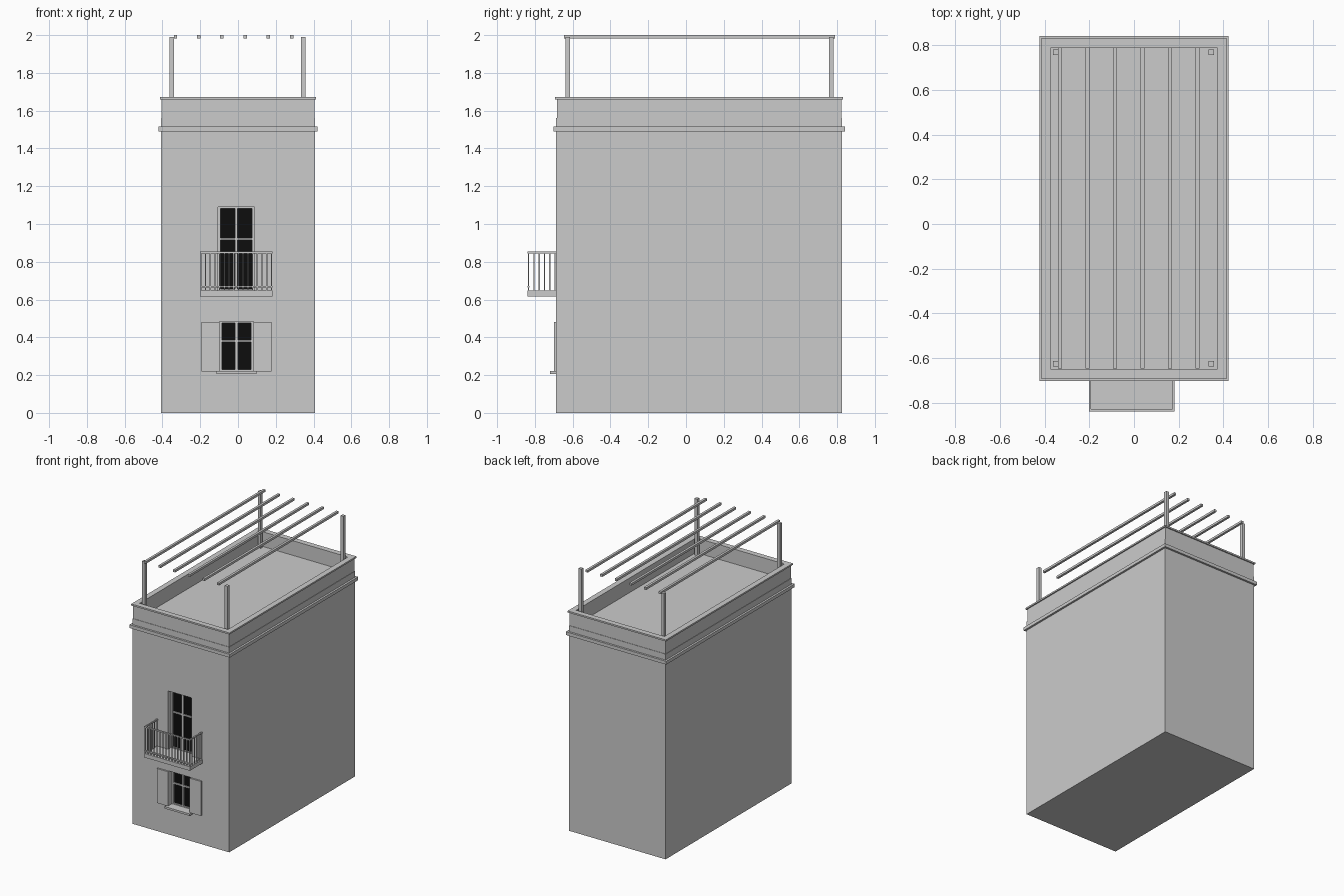
import bpy, bmesh

if "Cube" in bpy.data.objects:
    bpy.data.objects.remove(bpy.data.objects["Cube"])


def material(name, c):
    m = bpy.data.materials.new(name)
    m.diffuse_color = (c, c, c, 1)
    m.use_nodes = True
    m.node_tree.nodes["Principled BSDF"].inputs["Base Color"].default_value = m.diffuse_color
    return m


PLASTER = material("grey plaster", 0.6)
GLASS = material("black glass", 0.004)


def boxes(name, specs, mat=PLASTER):
    """One object made of boxes given as (x0, x1, y0, y1, z0, z1)."""
    bm = bmesh.new()
    for x0, x1, y0, y1, z0, z1 in specs:
        vs = bmesh.ops.create_cube(bm, size=1)["verts"]
        for v in vs:
            v.co.x = x1 if v.co.x > 0 else x0
            v.co.y = y1 if v.co.y > 0 else y0
            v.co.z = z1 if v.co.z > 0 else z0
    me = bpy.data.meshes.new(name)
    bm.to_mesh(me)
    bm.free()
    me.materials.append(mat)
    ob = bpy.data.objects.new(name, me)
    bpy.context.collection.objects.link(ob)
    return ob


def ring(name, grow, inset, z0, z1):
    """Rectangular band round the building, offset outwards and inwards."""
    bm = bmesh.new()
    loops = []
    for d, z in ((grow, z0), (grow, z1), (-inset, z1), (-inset, z0)):
        xa, xb, ya, yb = X0 - d, X1 + d, Y0 - d, Y1 + d
        loops.append([bm.verts.new(p) for p in
                      ((xa, ya, z), (xb, ya, z), (xb, yb, z), (xa, yb, z))])
    for i in range(4):
        a, b = loops[i], loops[(i + 1) % 4]
        for j in range(4):
            k = (j + 1) % 4
            bm.faces.new((a[j], a[k], b[k], b[j]))
    bmesh.ops.recalc_face_normals(bm, faces=bm.faces)
    me = bpy.data.meshes.new(name)
    bm.to_mesh(me)
    bm.free()
    me.materials.append(PLASTER)
    ob = bpy.data.objects.new(name, me)
    bpy.context.collection.objects.link(ob)


# main block with recessed openings
X0, X1, Y0, Y1 = -0.407, 0.407, -0.687, 0.826
DEPTH = 0.05
DOOR = (-0.106, 0.088, 0.647, 1.09)
WINDOW = (-0.098, 0.082, 0.222, 0.483)
body = boxes("building_body", [(X0, X1, Y0, Y1, 0, 1.56)])
cutter = boxes("opening_cutter", [(a, b, Y0 - 0.1, Y0 + DEPTH, c, d)
                                  for a, b, c, d in (DOOR, WINDOW)])
cutter.hide_render = True
cutter.hide_viewport = True
mod = body.modifiers.new("openings", "BOOLEAN")
mod.operation = "DIFFERENCE"
mod.solver = "EXACT"
mod.object = cutter

# cornice, parapet and coping
ring("cornice", 0.015, 0.005, 1.49, 1.515)
ring("parapet", -0.003, 0.035, 1.56, 1.66)
ring("parapet_coping", 0.006, 0.036, 1.66, 1.672)


# glazed openings: glass, frame and glazing bars
def glazing(name, opening, bar_z):
    a, b, c, d = opening
    back = Y0 + DEPTH
    f, mid = 0.013, (a + b) / 2
    boxes(name + "_glass", [(a, b, back - 0.006, back - 0.001, c, d)], GLASS)
    y0, y1 = back - 0.016, back - 0.002
    boxes(name + "_frame", [
        (a, a + f, y0, y1, c, d), (b - f, b, y0, y1, c, d),
        (a + f, b - f, y0, y1, d - 0.008, d),
        (a + f, b - f, y0, y1, c, c + 0.008),
        (mid - 0.007, mid + 0.007, y0, y1, c, d),
        (a + f, b - f, y0 + 0.002, y1, bar_z - 0.006, bar_z + 0.006)])


glazing("balcony_door", DOOR, 0.92)
glazing("lower_window", WINDOW, 0.38)

# shutters and sill of the lower window
boxes("shutters", [(-0.193, -0.099, Y0 - 0.012, Y0, 0.22, 0.482),
                   (0.083, 0.177, Y0 - 0.012, Y0, 0.22, 0.482)])
boxes("window_sill", [(-0.113, 0.098, Y0 - 0.033, Y0 + 0.02, 0.207, 0.222)])

# balcony slab, rails and balusters
BX0, BX1, BY = -0.202, 0.182, -0.838
boxes("balcony_slab", [(BX0, BX1, BY, Y0, 0.617, 0.647)])
R = 0.01
boxes("balcony_rails", [
    (BX0, BX1, BY, BY + R, 0.845, 0.854),
    (BX0, BX1, BY, BY + R, 0.664, 0.673),
    (BX0, BX0 + R, BY + R, Y0, 0.845, 0.854),
    (BX1 - R, BX1, BY + R, Y0, 0.845, 0.854)])
T = 0.003
bars = []
N = 16
for i in range(N):
    x = BX0 + 0.005 + (BX1 - BX0 - 0.01) * i / (N - 1)
    bars.append((x - T, x + T, BY + 0.002, BY + 0.008, 0.647, 0.846))
for x in (BX0 + 0.005, BX1 - 0.005):
    for i in range(1, 6):
        y = BY + 0.005 + 0.028 * i
        bars.append((x - T, x + T, y - T, y + T, 0.647, 0.846))
boxes("balcony_balusters", bars)

# roof pergola
boxes("pergola_posts", [(x - 0.012, x + 0.012, y - 0.012, y + 0.012, 1.56, 1.99)
                        for x in (-0.35, 0.346) for y in (-0.625, 0.768)])
boxes("pergola_beams", [(x - 0.009, x + 0.009, -0.645, 0.788, 1.983, 2.0)
                        for x in (-0.331 + 0.123 * i for i in range(6))])
